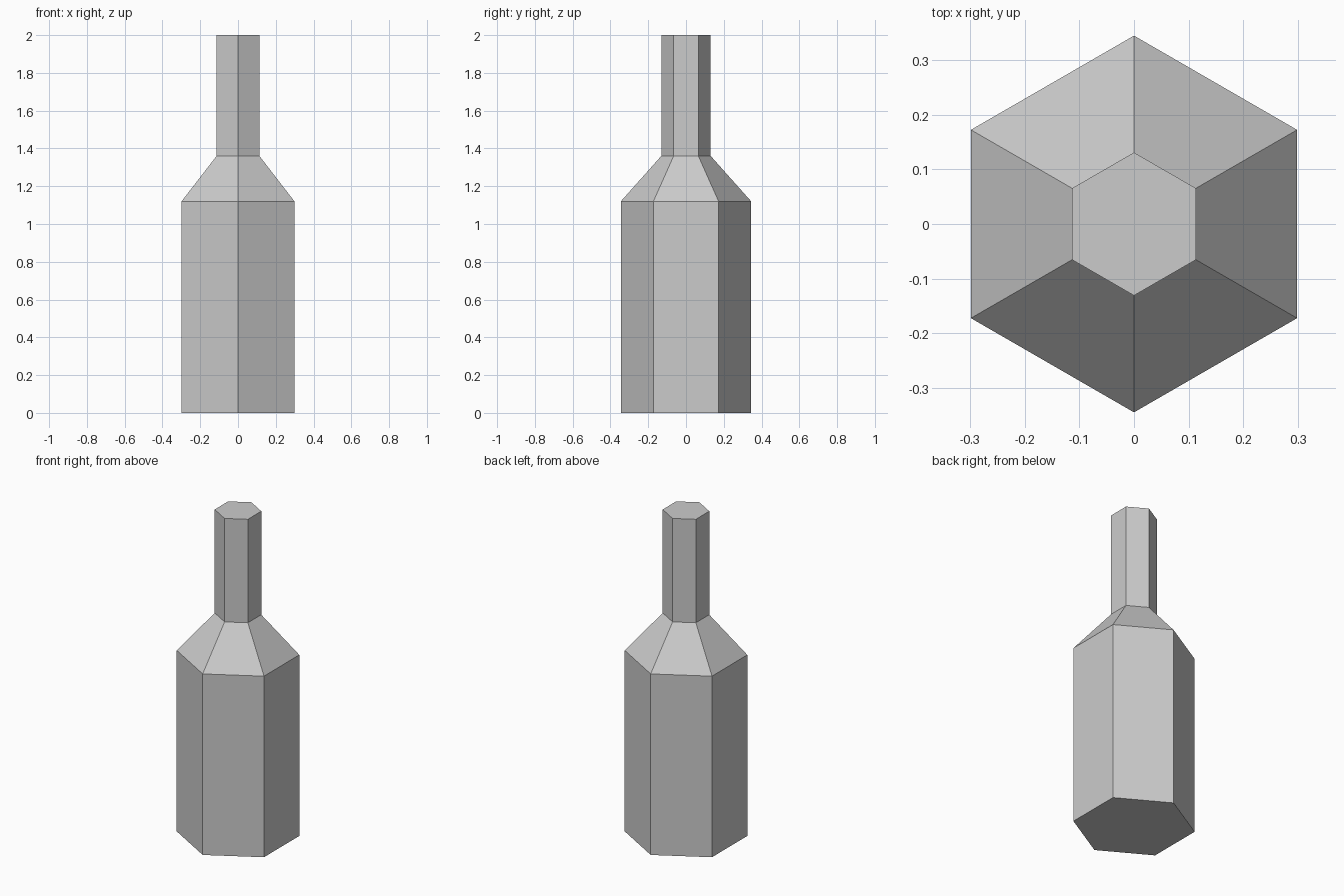
import bpy, bmesh
from math import cos, sin, pi

cube = bpy.data.objects.get("Cube")
if cube:
    bpy.data.objects.remove(cube, do_unlink=True)

# Single light grey material
grey = bpy.data.materials.new("light_grey")
grey.use_nodes = True
colour = (0.6, 0.6, 0.6, 1)
grey.diffuse_color = colour
grey.node_tree.nodes["Principled BSDF"].inputs["Base Color"].default_value = colour

SIDES = 6
# Bottle profile from base to mouth: (corner radius, height)
PROFILE = [(0.345, 0), (0.345, 1.12), (0.131, 1.36), (0.131, 2)]


def ring(bm, radius, z):
    """Hexagonal ring with corners pointing to the front and back."""
    angles = [pi / 2 + 2 * pi * i / SIDES for i in range(SIDES)]
    return [bm.verts.new((radius * cos(a), radius * sin(a), z)) for a in angles]


# Body, sloping shoulder and neck as one closed shell
bm = bmesh.new()
rings = [ring(bm, r, z) for r, z in PROFILE]
for low, high in zip(rings, rings[1:]):
    for i in range(SIDES):
        j = (i + 1) % SIDES
        bm.faces.new((low[i], low[j], high[j], high[i]))
bm.faces.new(rings[0][::-1])
bm.faces.new(rings[-1])
bmesh.ops.recalc_face_normals(bm, faces=bm.faces)

mesh = bpy.data.meshes.new("bottle")
bm.to_mesh(mesh)
bm.free()
mesh.materials.append(grey)
bottle = bpy.data.objects.new("bottle", mesh)
bpy.context.collection.objects.link(bottle)
